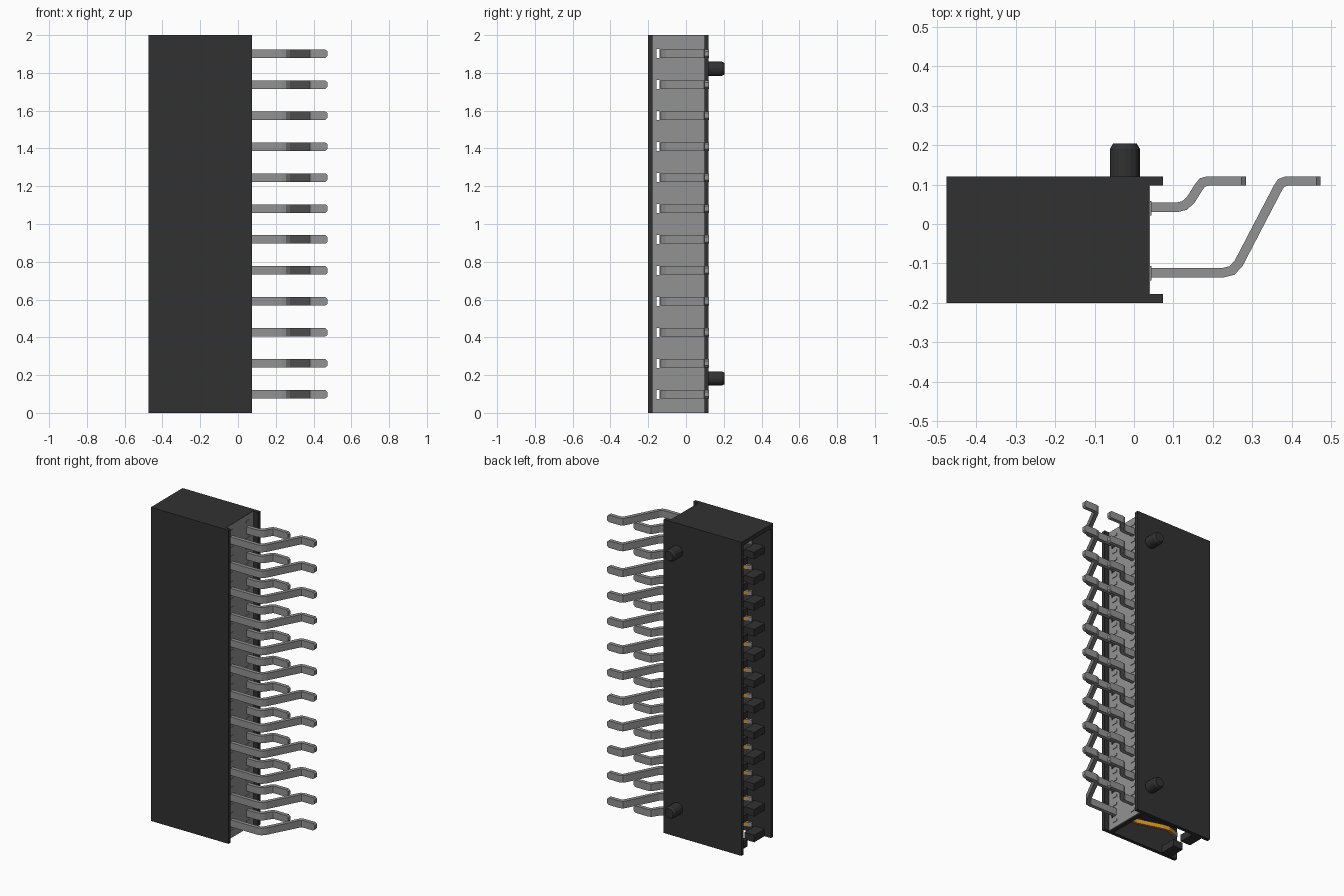
import bpy, bmesh, math
from mathutils import Vector, Matrix

cube = bpy.data.objects.get("Cube")
if cube:
    bpy.data.objects.remove(cube)

COUNT, PITCH, FIRST = 12, 0.164, 0.098
MID_Y = -0.04


def material(name, color):
    m = bpy.data.materials.new(name)
    m.use_nodes = True
    m.diffuse_color = (*color, 1)
    m.node_tree.nodes["Principled BSDF"].inputs["Base Color"].default_value = (*color, 1)
    return m


BLACK = material("black plastic", (0.031, 0.031, 0.031))
GREY = material("grey metal", (0.29, 0.29, 0.295))
GOLD = material("gold plating", (0.65, 0.3, 0.03))


def finish(name, bm, mat):
    bmesh.ops.recalc_face_normals(bm, faces=bm.faces)
    mesh = bpy.data.meshes.new(name)
    bm.to_mesh(mesh)
    bm.free()
    mesh.materials.append(mat)
    ob = bpy.data.objects.new(name, mesh)
    bpy.context.collection.objects.link(ob)
    return ob


def add_box(bm, x, y, z):
    size = Matrix.Diagonal((x[1] - x[0], y[1] - y[0], z[1] - z[0], 1))
    centre = Matrix.Translation((sum(x) / 2, sum(y) / 2, sum(z) / 2))
    bmesh.ops.create_cube(bm, size=1, matrix=centre @ size)


def box(name, x, y, z, mat):
    bm = bmesh.new()
    add_box(bm, x, y, z)
    return finish(name, bm, mat)


def repeat(ob, count=COUNT):
    mod = ob.modifiers.new("repeat", 'ARRAY')
    mod.use_relative_offset = False
    mod.use_constant_offset = True
    mod.constant_offset_displace = (0, 0, PITCH)
    mod.count = count


def strip(name, path, thick, height, mat, tip=1.0):
    """Bent metal strip following a path in plan, repeated up the body."""
    pts = [Vector(p) for p in path]
    bm = bmesh.new()
    rings = []
    for i, p in enumerate(pts):
        last = i == len(pts) - 1
        a = (p - pts[i - 1]).normalized() if i else (pts[1] - p).normalized()
        b = a if last else (pts[i + 1] - p).normalized()
        d = (a + b).normalized()
        n = Vector((-d.y, d.x)) * (thick / 2 / max(d.dot(a), 0.5))
        half = height / 2 * (tip if last else 1)
        rings.append([bm.verts.new((*(p + n * s), FIRST + h * half))
                      for s, h in ((-1, -1), (1, -1), (1, 1), (-1, 1))])
    for r, q in zip(rings, rings[1:]):
        for k in range(4):
            bm.faces.new((r[k], r[(k + 1) % 4], q[(k + 1) % 4], q[k]))
    bm.faces.new(rings[0])
    bm.faces.new(rings[-1])
    repeat(finish(name, bm, mat))


# Housing shell, open at the bottom and at the card side
box("front_wall", (-0.475, 0.073), (-0.2, -0.178), (0, 2), BLACK)
box("back_wall", (-0.475, 0.073), (0.097, 0.12), (0, 2), BLACK)
box("top_cap", (-0.475, 0.038), (-0.178, 0.097), (1.972, 2), BLACK)

# Rear insert with a window beside each front pin
for name, x, mat in (("insert_core", (0.005, 0.035), BLACK), ("insert_face", (0.035, 0.04), GREY)):
    bm = bmesh.new()
    add_box(bm, x, (-0.178, -0.156), (0, 1.998))
    add_box(bm, x, (-0.14, 0.097), (0, 1.998))
    low = 0
    for i in range(COUNT + 1):
        z = FIRST + i * PITCH
        top = z - 0.024 if i < COUNT else 1.998
        add_box(bm, x, (-0.156, -0.14), (low, top))
        low = z + 0.024
    finish(name, bm, mat)

# Small raised pads between the pins on the insert
bm = bmesh.new()
for y in (-0.125, 0.04):
    for dz in (-0.055, 0.055):
        add_box(bm, (0.04, 0.044), (y - 0.018, y + 0.018), (FIRST + dz - 0.008, FIRST + dz + 0.008))
repeat(finish("insert_pads", bm, GREY))

# Blocks at the mouth of the card slot, with thin dividers running inwards
blocks, dividers = bmesh.new(), bmesh.new()
for y in ((-0.178, -0.073), (-0.007, 0.097)):
    add_box(blocks, (-0.43, -0.36), y, (0.001, 0.046))
    add_box(dividers, (-0.36, 0.005), y, (PITCH + 0.008, PITCH + 0.038))
repeat(finish("slot_blocks", blocks, BLACK))
repeat(finish("slot_dividers", dividers, BLACK), COUNT - 1)

# Bent solder pins
strip("long_pin", [(0.02, -0.123), (0.228, -0.123), (0.248, -0.118), (0.265, -0.1),
                   (0.365, 0.092), (0.373, 0.104), (0.387, 0.109), (0.462, 0.109), (0.473, 0.109)],
      0.024, 0.045, GREY, 0.55)
strip("short_pin", [(0.02, 0.042), (0.108, 0.042), (0.128, 0.047), (0.143, 0.06),
                    (0.165, 0.095), (0.173, 0.105), (0.187, 0.109), (0.273, 0.109), (0.284, 0.109)],
      0.024, 0.045, GREY, 0.55)

# Spring contacts facing the card slot, mirrored about its centre
for side, sign in (("front", 1), ("back", -1)):
    def place(points):
        return [(x, MID_Y - sign * d) for x, d in points]
    strip(side + "_contact", place([(0.02, 0.083), (-0.06, 0.083)]), 0.018, 0.04, GREY)
    strip(side + "_contact_spring", place([(-0.06, 0.083), (-0.12, 0.083), (-0.28, 0.036),
                                           (-0.32, 0.03), (-0.37, 0.045)]), 0.016, 0.028, GOLD)
    strip(side + "_contact_tip", place([(-0.37, 0.045), (-0.4, 0.056)]), 0.016, 0.028, GREY)

# Locating pegs with chamfered ends
for label, z in (("lower", 0.182), ("upper", 1.822)):
    bm = bmesh.new()
    turn = Matrix.Rotation(-math.pi / 2, 4, 'X')
    for y, depth, r1, r2 in ((0.149, 0.082, 0.038, 0.038), (0.197, 0.014, 0.038, 0.03)):
        bmesh.ops.create_cone(bm, cap_ends=True, segments=16, radius1=r1, radius2=r2, depth=depth,
                              matrix=Matrix.Translation((-0.023, y, z)) @ turn)
    finish(label + "_peg", bm, BLACK)
